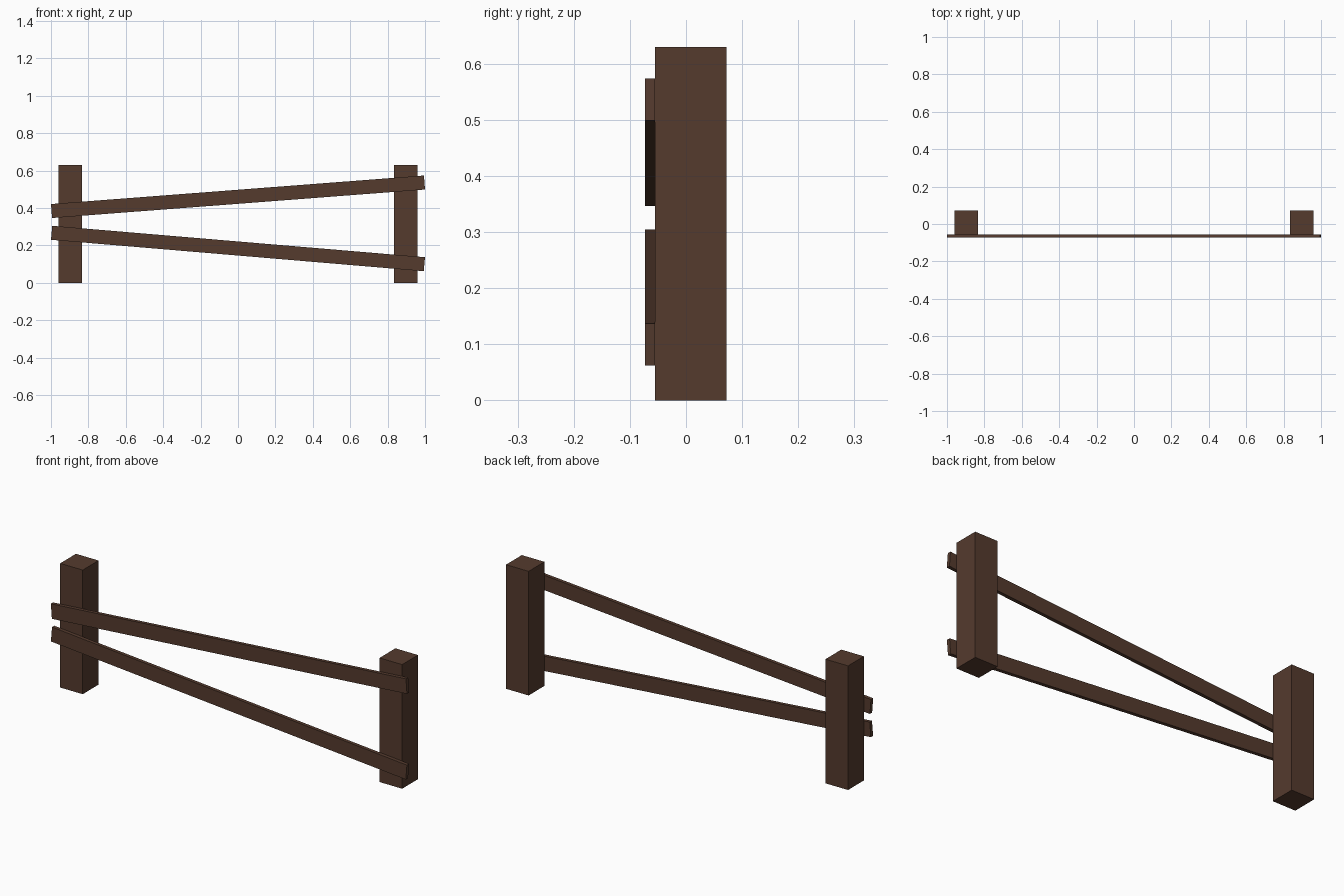
import bpy
import math

cube = bpy.data.objects.get("Cube")
if cube:
    bpy.data.objects.remove(cube, do_unlink=True)

# Single dark wood colour
wood = bpy.data.materials.new("dark_brown_wood")
wood.use_nodes = True
colour = (0.09, 0.043, 0.027, 1)
wood.diffuse_color = colour
wood.node_tree.nodes["Principled BSDF"].inputs["Base Color"].default_value = colour


def beam(name, centre, size, tilt=0.0):
    """Rectangular timber, tilted in degrees so its +x end rises."""
    bpy.ops.mesh.primitive_cube_add(size=1, location=centre)
    obj = bpy.context.object
    obj.name = name
    obj.scale = size
    obj.rotation_euler.y = -math.radians(tilt)
    obj.data.materials.append(wood)
    return obj


# Two upright posts
for side, sign in (("left", 1), ("right", -1)):
    beam(side + "_post", (sign * 0.897, 0.0085, 0.315), (0.127, 0.127, 0.63))

# Two slanted rails fixed to the front of the posts
rail_size = (2.0, 0.018, 0.075)
for name, height, tilt in (("upper_rail", 0.46, 4.37), ("lower_rail", 0.1835, -4.82)):
    beam(name, (0, -0.064, height), rail_size, tilt)
